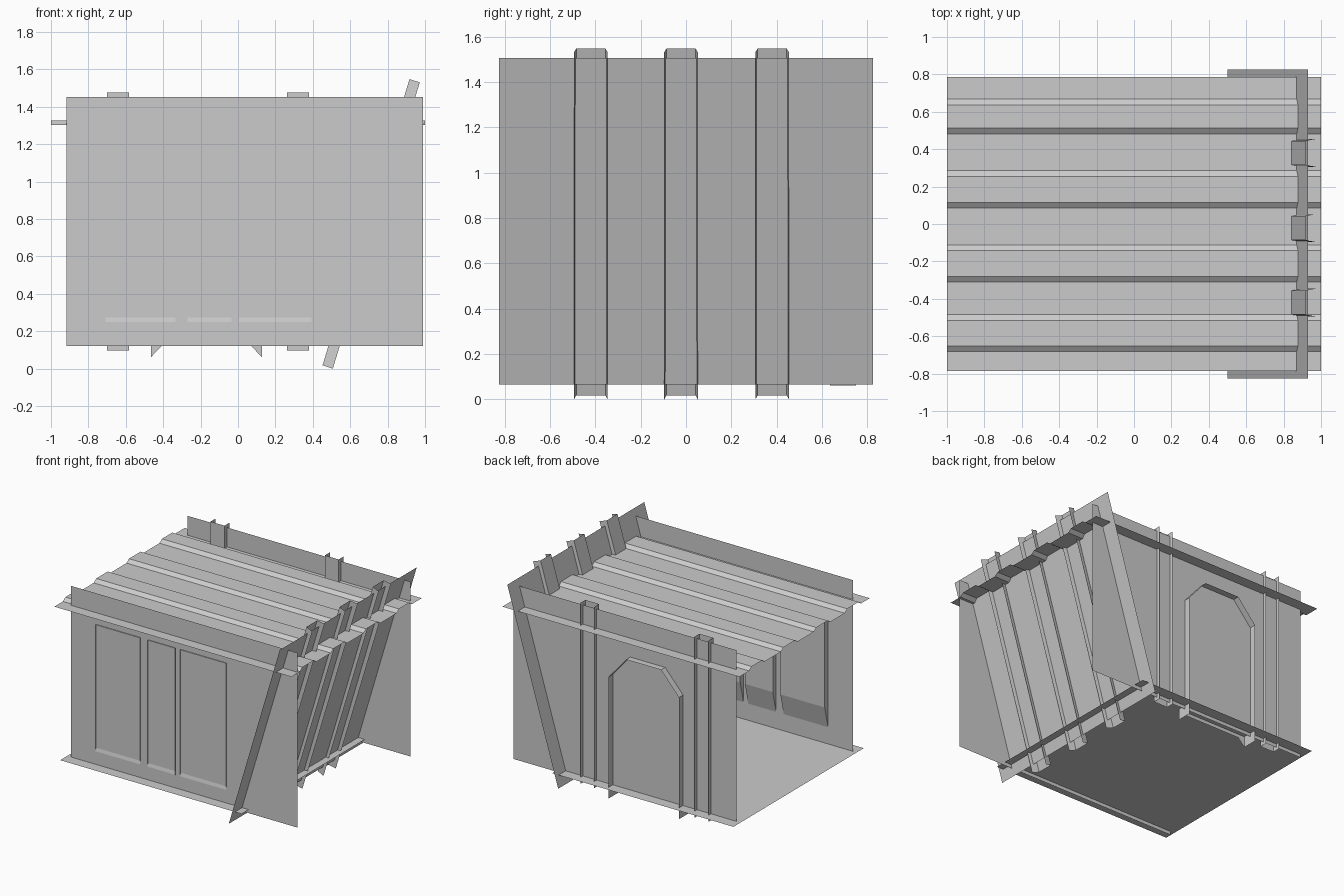
import bpy

if "Cube" in bpy.data.objects:
    bpy.data.objects.remove(bpy.data.objects["Cube"])


def make(name, verts, faces):
    me = bpy.data.meshes.new(name)
    me.from_pydata(verts, [], faces)
    me.update()
    ob = bpy.data.objects.new(name, me)
    bpy.context.collection.objects.link(ob)
    return ob


def sheet(name, a, b, c, d):
    return make(name, [a, b, c, d], [(0, 1, 2, 3)])


def channel(name, lips, caps):
    """Open-ended U channel: lip edge, cap, lip edge (each a bottom/top pair)."""
    pairs = [lips[0], caps[0], caps[1], lips[1]]
    verts = [p for pair in pairs for p in pair]
    return make(name, verts, [(2 * i, 2 * i + 1, 2 * i + 3, 2 * i + 2) for i in range(3)])


# Walls and floor: thin single sheets
for name, y, x1 in (("front_wall", -0.70, 0.99), ("back_wall", 0.70, 0.965)):
    sheet(name, (-0.918, y, 0.12), (x1, y, 0.12), (x1, y, 1.452), (-0.918, y, 1.452))
sheet("floor", (-0.95, -0.785, 0.147), (0.58, -0.785, 0.147),
      (0.58, 0.785, 0.147), (-0.95, 0.785, 0.147))

# Sloping right wall
sheet("sloped_wall", (0.50, -0.825, 0.065), (0.50, 0.825, 0.065),
      (0.93, 0.825, 1.505), (0.93, -0.825, 1.505))

# Corrugated roof: low valleys, raised ridges between rising and falling slopes
lo, hi, h = 1.304, 1.326, 0.015
profile = [(-0.785, lo)]
for rise, fall in ((-0.666, -0.50), (-0.295, -0.127), (0.10, 0.27), (0.497, 0.652)):
    profile += [(rise - h, lo), (rise + h, hi), (fall - h, hi), (fall + h, lo)]
profile.append((0.785, lo))
verts = [(x, y, z) for y, z in profile for x in (-1, 1)]
make("corrugated_roof", verts,
     [(2 * i, 2 * i + 1, 2 * i + 3, 2 * i + 2) for i in range(len(profile) - 1)])

# Ribs through the sloping wall, cap on the inner side
for i, y in enumerate((-0.42, -0.022, 0.38)):
    def lip(s):
        return ((0.507, y + s, 0.0), (0.972, y + s, 1.531))

    def cap(s):
        return ((0.452, y + s, 0.018), (0.917, y + s, 1.548))
    channel(f"sloped_rib_{i + 1}", (lip(-0.074), lip(0.074)), (cap(-0.064), cap(0.064)))

# Upright ribs through the back wall
for i, (x0, x1) in enumerate(((-0.70, -0.583), (0.263, 0.38))):
    def edge(x, y):
        return ((x, y, 0.097), (x, y, 1.477))
    channel(f"back_rib_{i + 1}", (edge(x0, 0.73), edge(x1, 0.73)),
            (edge(x0, 0.67), edge(x1, 0.67)))

# Doorway recess with chamfered arch, capped on the inside
arch = [(-0.465, 0.062), (-0.465, 0.99), (-0.315, 1.16),
        (-0.02, 1.16), (0.127, 0.99), (0.127, 0.062)]
n = len(arch)
verts = [(x, y, z) for y in (0.75, 0.635) for x, z in arch]
verts += [(0.072, 0.635, 0.12), (-0.41, 0.635, 0.12)]
faces = [(i, i + 1, n + i + 1, n + i) for i in range(n - 1)]
faces.append(tuple(range(n, 2 * n + 2)))
make("doorway_recess", verts, faces)

# Window recesses in the front wall with steep sills
yo, yi = -0.706, -0.66
for i, (x0, x1) in enumerate(((-0.708, -0.334), (-0.27, -0.035), (0.005, 0.392))):
    outer = [(x0, yo, 0.25), (x1, yo, 0.25), (x1, yo, 1.215), (x0, yo, 1.215)]
    inner = [(x0, yi, 0.44), (x1, yi, 0.44), (x1, yi, 1.215), (x0, yi, 1.215)]
    faces = [(k, (k + 1) % 4, 4 + (k + 1) % 4, 4 + k) for k in range(4)]
    make(f"window_recess_{i + 1}", outer + inner, faces + [(4, 5, 6, 7)])
